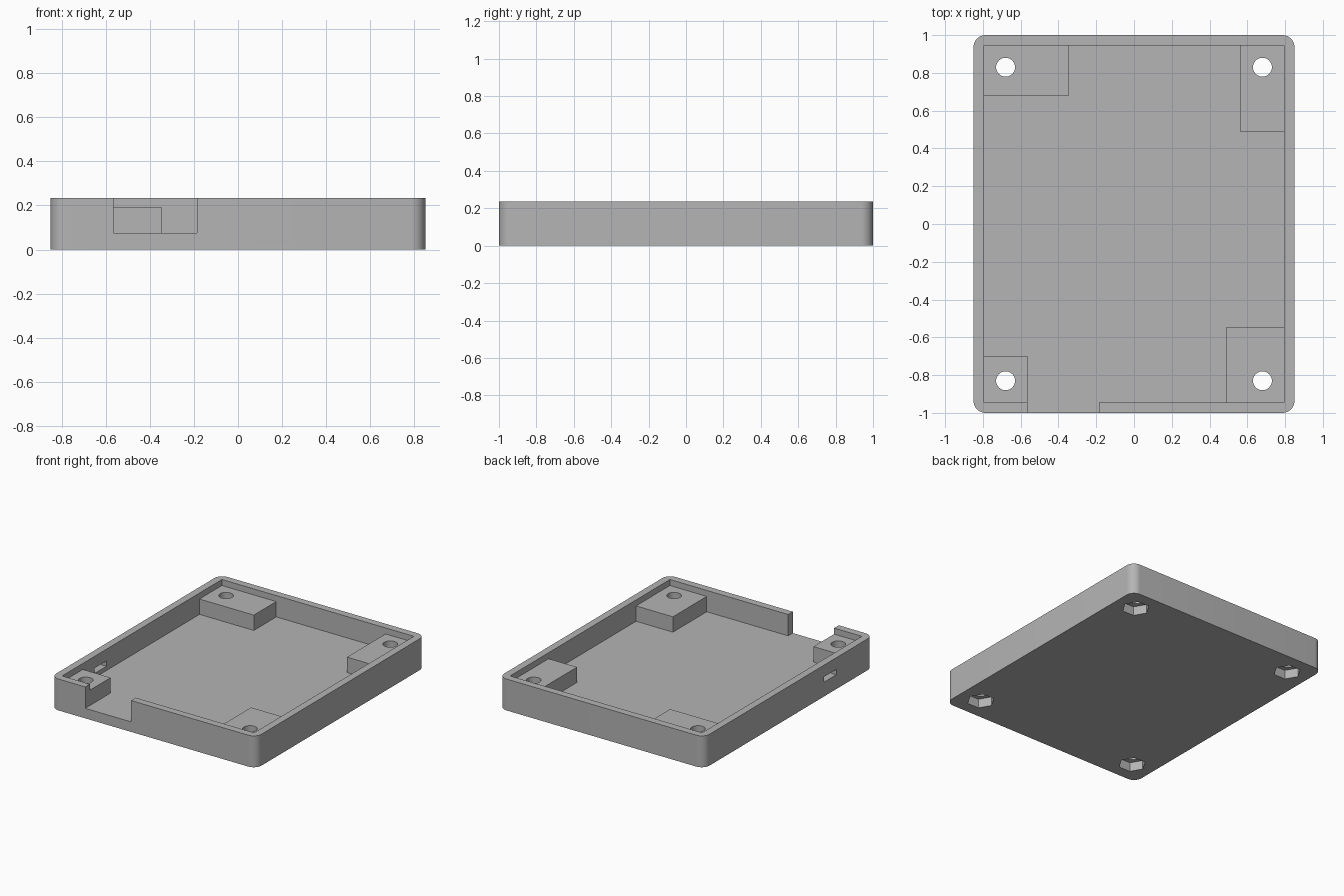
import bpy, bmesh, math
from mathutils import Matrix, Vector

if "Cube" in bpy.data.objects:
    bpy.data.objects.remove(bpy.data.objects["Cube"], do_unlink=True)

HALF_X, HALF_Y, HEIGHT = 0.85, 1.0, 0.235
IN_X, IN_Y, FLOOR = 0.795, 0.945, 0.075
POST_TOP = 0.19
EMBED = 0.02  # how far the posts sink into walls and floor

grey = bpy.data.materials.new("plain_grey")
grey.use_nodes = True
grey.diffuse_color = (0.46, 0.46, 0.46, 1)
grey.node_tree.nodes["Principled BSDF"].inputs["Base Color"].default_value = grey.diffuse_color


def finish(bm, name):
    mesh = bpy.data.meshes.new(name)
    bm.to_mesh(mesh)
    bm.free()
    mesh.materials.append(grey)
    obj = bpy.data.objects.new(name, mesh)
    bpy.context.collection.objects.link(obj)
    return obj


def box(name, low, high, radius=0):
    bm = bmesh.new()
    low, high = Vector(low), Vector(high)
    size = high - low
    bmesh.ops.create_cube(bm, size=1, matrix=Matrix.Translation((low + high) / 2)
                          @ Matrix.Diagonal((*size, 1)))
    if radius:
        upright = [e for e in bm.edges
                   if abs(e.verts[0].co.z - e.verts[1].co.z) > size.z / 2]
        bmesh.ops.bevel(bm, geom=upright, offset=radius, segments=10,
                        profile=0.5, affect='EDGES')
    return finish(bm, name)


def prism(name, x, y, low, high, radius, sides, turn=0):
    bm = bmesh.new()
    bmesh.ops.create_cone(bm, cap_ends=True, segments=sides, radius1=radius,
                          radius2=radius, depth=high - low,
                          matrix=Matrix.Translation((x, y, (low + high) / 2))
                          @ Matrix.Rotation(turn, 4, 'Z'))
    return finish(bm, name)


def combine(target, tool, operation):
    """Apply a boolean and discard the tool object."""
    mod = target.modifiers.new(tool.name, 'BOOLEAN')
    mod.operation, mod.solver, mod.object = operation, 'EXACT', tool
    bpy.context.view_layer.objects.active = target
    bpy.ops.object.modifier_apply(modifier=mod.name)
    bpy.data.objects.remove(tool, do_unlink=True)


# Open tray with rounded outer corners and a square cavity
tray = box("case_tray", (-HALF_X, -HALF_Y, 0), (HALF_X, HALF_Y, HEIGHT), 0.065)
combine(tray, box("cavity", (-IN_X, -IN_Y, FLOOR), (IN_X, IN_Y, 0.4)), 'DIFFERENCE')

# Opening in the front wall and small slot in the side wall
combine(tray, box("front_opening", (-0.565, -1.1, FLOOR), (-0.185, -0.9, 0.4)), 'DIFFERENCE')
combine(tray, box("side_slot", (-0.95, -0.565, 0.107), (-0.75, -0.42, 0.147)), 'DIFFERENCE')

# Corner posts: x side, y side, inner x edge, inner y edge
posts = [(-1, -1, 0.565, 0.70), (1, -1, 0.49, 0.545),
         (-1, 1, 0.345, 0.68), (1, 1, 0.56, 0.49)]
for sx, sy, px, py in posts:
    xs = sorted((sx * px, sx * (IN_X + EMBED)))
    ys = sorted((sy * py, sy * (IN_Y + EMBED)))
    post = box("corner_post", (xs[0], ys[0], FLOOR - EMBED), (xs[1], ys[1], POST_TOP))
    combine(tray, post, 'UNION')

# Screw holes through the posts with hexagonal nut recesses underneath
for sx, sy, _, _ in posts:
    x, y = sx * 0.68, sy * 0.83
    combine(tray, prism("screw_hole", x, y, -0.1, 0.4, 0.05, 40), 'DIFFERENCE')
    combine(tray, prism("nut_recess", x, y, -0.1, 0.068, 0.095, 6, math.radians(30)), 'DIFFERENCE')

# Smooth the rounded corners and holes, keep all edges sharp
bpy.ops.object.select_all(action='DESELECT')
tray.select_set(True)
bpy.context.view_layer.objects.active = tray
bpy.ops.object.shade_smooth_by_angle(angle=math.radians(30))
